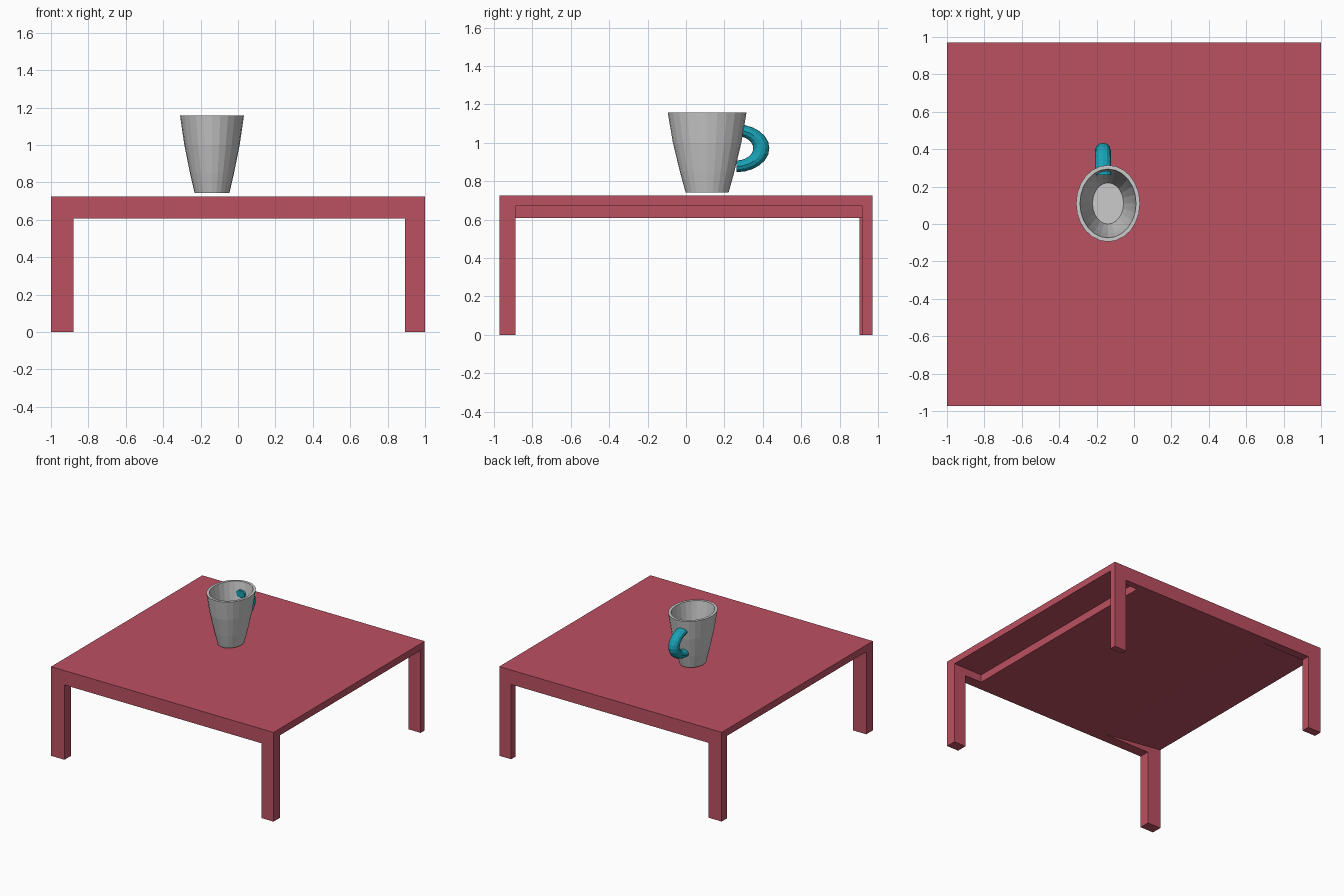
import bpy, bmesh
from math import cos, sin, pi

if "Cube" in bpy.data.objects:
    bpy.data.objects.remove(bpy.data.objects["Cube"])


def make_object(name, bm, color=None):
    bmesh.ops.recalc_face_normals(bm, faces=bm.faces)
    mesh = bpy.data.meshes.new(name)
    bm.to_mesh(mesh)
    bm.free()
    obj = bpy.data.objects.new(name, mesh)
    bpy.context.collection.objects.link(obj)
    if color:
        mat = bpy.data.materials.new(name + "_material")
        mat.diffuse_color = color
        mat.use_nodes = True
        mat.node_tree.nodes["Principled BSDF"].inputs["Base Color"].default_value = mat.diffuse_color
        mesh.materials.append(mat)
    return obj


def prism(name, profile, y0, y1, color=None):
    """Extrude an x-z outline from y0 to y1."""
    bm = bmesh.new()
    a, b = [[bm.verts.new((x, y, z)) for x, z in profile] for y in (y0, y1)]
    bm.faces.new(a)
    bm.faces.new(b)
    bridge(bm, a, b)
    return make_object(name, bm, color)


def bridge(bm, a, b):
    for i in range(len(a)):
        j = (i + 1) % len(a)
        bm.faces.new((a[i], a[j], b[j], b[i]))


def cut(target, cutter):
    cutter.hide_render = True
    mod = target.modifiers.new("cut", 'BOOLEAN')
    mod.operation = 'DIFFERENCE'
    mod.solver = 'EXACT'
    mod.object = cutter
    bpy.context.view_layer.objects.active = target
    bpy.ops.object.modifier_apply(modifier=mod.name)
    bpy.data.objects.remove(cutter)


# Table: solid block with the underside carved away, leaving four corner legs
TOP, RAIL, SIDE = 0.725, 0.608, 0.67
table = prism("table", [(-1, 0), (1, 0), (1, TOP), (-1, TOP)],
              -0.972, 0.97, (0.5, 0.08, 0.12, 1))
# Opening between left and right legs
cut(table, prism("arch_cutter", [(-0.88, -0.1), (0.893, -0.1), (0.893, RAIL), (-0.88, RAIL)], -1.2, 1.2))
# Left side opening with a sloping ceiling
cut(table, prism("left_cutter", [(-1.1, -0.1), (-0.46, -0.1), (-0.46, RAIL), (-1, SIDE), (-1.1, SIDE + 0.0115)],
                 -0.887, 0.904))
# Right side opening with a stepped ceiling
cut(table, prism("right_cutter", [(0.74, -0.1), (1.1, -0.1), (1.1, SIDE), (0.74, SIDE)], -0.887, 0.917))

# Cup: elliptical wall profile (x radius, y radius, z), outside then inside
CUP = [(0.093, 0.112, 0.742), (0.118, 0.142, 0.85), (0.148, 0.178, 1.0), (0.171, 0.205, 1.157),
       (0.150, 0.184, 1.157), (0.129, 0.161, 1.0), (0.102, 0.130, 0.85), (0.083, 0.110, 0.765)]
SIDES = 24
bm = bmesh.new()
rings = [[bm.verts.new((-0.139 + rx * cos(2 * pi * i / SIDES), 0.11 + ry * sin(2 * pi * i / SIDES), z))
          for i in range(SIDES)] for rx, ry, z in CUP]
for a, b in zip(rings, rings[1:]):
    bridge(bm, a, b)
bm.faces.new(rings[0])
bm.faces.new(rings[-1])
make_object("cup", bm)

# Handle: capped half ring, flattened in height, ends sunk into the cup
bm = bmesh.new()
rings = []
for k in range(13):
    t = -pi / 2 + pi * k / 12
    ring = []
    for i in range(12):
        p = 2 * pi * i / 12
        r = 0.13 + 0.042 * cos(p)
        ring.append(bm.verts.new((-0.166 + 0.042 * sin(p), 0.262 + r * cos(t), 0.972 + 0.725 * r * sin(t))))
    rings.append(ring)
for a, b in zip(rings, rings[1:]):
    bridge(bm, a, b)
bm.faces.new(rings[0])
bm.faces.new(rings[-1])
make_object("handle", bm, (0.01, 0.36, 0.46, 1))
